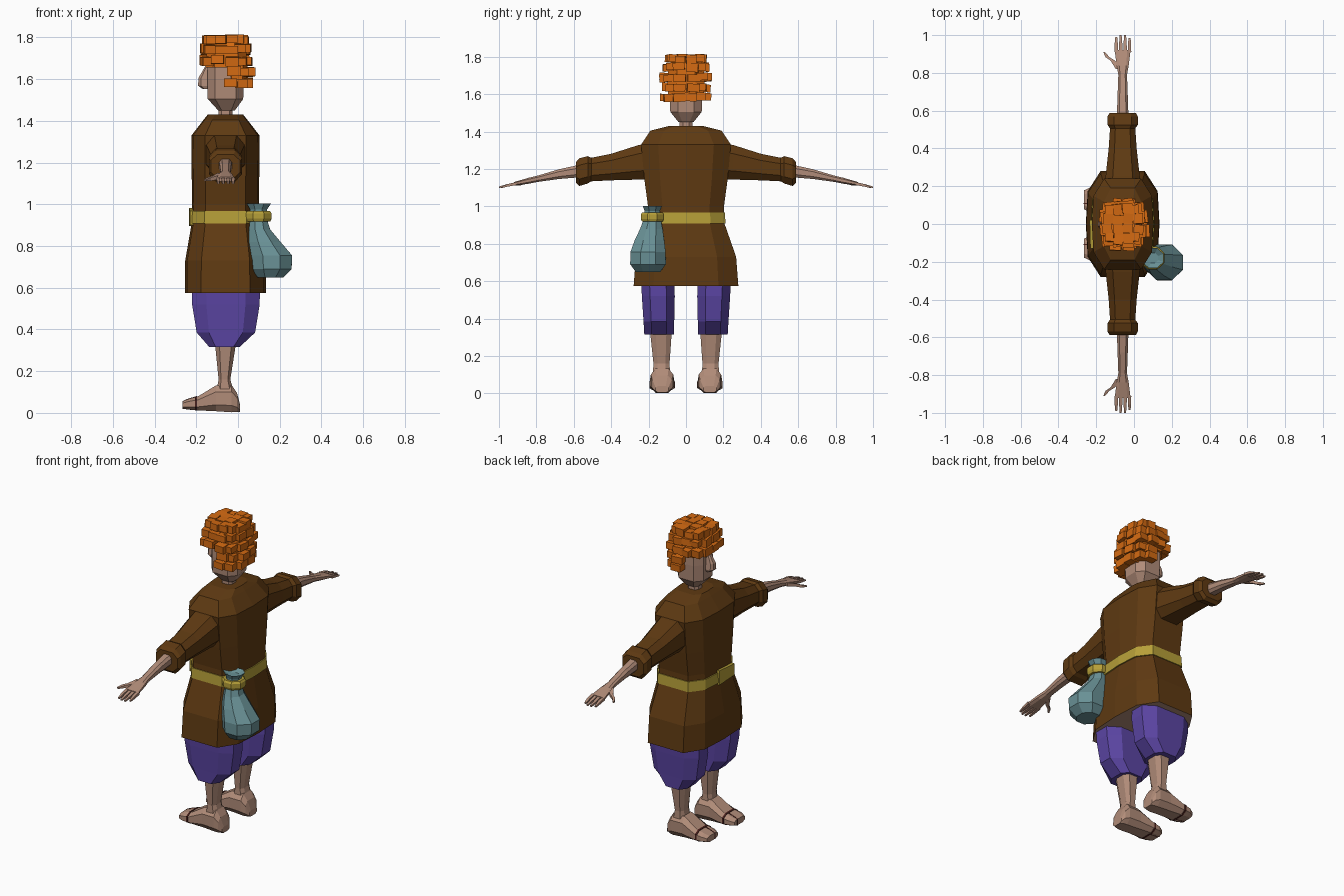
import bpy, bmesh, math, random
from mathutils import Vector, Matrix

random.seed(4)
CX = -0.06  # body axis in x (the figure looks towards -x)


def mat(name, r, g, b):
    m = bpy.data.materials.new(name)
    m.diffuse_color = (r, g, b, 1)
    return m


BROWN = mat("brown cloth", 0.114, 0.042, 0.006)
SKIN = mat("skin", 0.44, 0.262, 0.19)
ORANGE = mat("orange hair", 0.66, 0.145, 0.006)
YELLOW = mat("yellow belt", 0.47, 0.35, 0.04)
TEAL = mat("teal bag", 0.14, 0.28, 0.30)
PURPLE = mat("purple cloth", 0.105, 0.06, 0.37)
DARK = mat("dark red strap", 0.07, 0.015, 0.012)

# unit cross-sections
OCT = [(1, .5), (.58, 1), (-.58, 1), (-1, .5), (-1, -.5), (-.58, -1), (.58, -1), (1, -.5)]
SQ = [(1, 1), (-1, 1), (-1, -1), (1, -1)]
TEN = [(1, 0), (.95, .62), (.6, 1), (-.6, 1), (-.95, .62), (-1, 0),
       (-.95, -.62), (-.6, -1), (.6, -1), (.95, -.62)]
ROUND = [(math.cos(i * math.pi / 4 + .39), math.sin(i * math.pi / 4 + .39)) for i in range(8)]


def finish(bm, name, *mats):
    bmesh.ops.recalc_face_normals(bm, faces=bm.faces)
    me = bpy.data.meshes.new(name)
    bm.to_mesh(me)
    bm.free()
    for m in mats:
        me.materials.append(m)
    ob = bpy.data.objects.new(name, me)
    bpy.context.collection.objects.link(ob)
    return ob


def loft(name, secs, m, shape=OCT, axis='z', side=1, cap_mat=None):
    """Skin sections (x, y, z, half_a, half_b) lying across the given axis."""
    bm = bmesh.new()
    rings = []
    for x, y, z, a, b in secs:
        ring = []
        for u, v in shape:
            off = {'z': (a * u, b * v, 0), 'y': (a * u, 0, b * v), 'x': (0, a * u, b * v)}[axis]
            ring.append(bm.verts.new((x + off[0], (y + off[1]) * side, z + off[2])))
        rings.append(ring)
    n = len(shape)
    for r, s in zip(rings, rings[1:]):
        for i in range(n):
            bm.faces.new((r[i], r[(i + 1) % n], s[(i + 1) % n], s[i]))
    first = bm.faces.new(rings[0])
    bm.faces.new(rings[-1])
    if cap_mat:
        first.material_index = 1
    return finish(bm, name, m, *([cap_mat] if cap_mat else []))


# tunic with skin-coloured underside
loft("tunic", [(CX, 0, .575, .195, .28), (CX, 0, .73, .193, .268), (CX, 0, .91, .162, .205),
               (CX, 0, 1.0, .16, .203), (CX, 0, 1.14, .162, .222), (CX, 0, 1.33, .163, .24),
               (CX, 0, 1.405, .105, .19), (CX, 0, 1.43, .085, .09)], BROWN, TEN, cap_mat=SKIN)

# belt and its overlapping end
loft("belt", [(CX, 0, .908, .17, .211), (CX, 0, .968, .167, .208)], YELLOW, TEN)
loft("belt_end", [(-.226, .02, .94, .009, .043), (-.222, -.13, .935, .009, .034)],
     YELLOW, SQ, 'y')

# neck, head and nose
loft("neck", [(CX, 0, 1.40, .035, .035), (CX, 0, 1.48, .033, .034)], SKIN)
loft("head", [(-.055, 0, 1.45, .04, .04), (CX, 0, 1.505, .085, .084), (CX, 0, 1.60, .087, .088),
              (CX, 0, 1.69, .085, .086), (CX, 0, 1.75, .06, .06)], SKIN)
loft("nose", [(-.15, 0, 1.553, .02, .02), (-.16, 0, 1.568, .031, .026),
              (-.16, 0, 1.605, .03, .022), (-.14, 0, 1.67, .012, .012)], SKIN)

# hair: layers of jittered blocks, left open at the face
bm = bmesh.new()
layers = [(1.583, .125, .13), (1.635, .135, .13), (1.69, .122, .135), (1.745, .118, .125), (1.787, .105, .108)]
for k, (z, rx, ry) in enumerate(layers):
    for i in range(4):
        for j in range(4):
            u, v = (i - 1.5) / 2, (j - 1.5) / 2
            inner = abs(u) < .5 and abs(v) < .5
            corner = abs(u) > .5 and abs(v) > .5
            if (k < 2 and (i < 2 or inner)) or (k == 2 and inner):
                continue
            f = .86 if corner else 1
            pos = Vector((CX + u * rx * f + random.uniform(-.008, .008),
                          v * ry * f + random.uniform(-.008, .008),
                          z + random.uniform(-.005, .005)))
            size = Vector((rx * .5, ry * .5, .043 + random.uniform(-.006, .006)))
            if corner:
                size *= .88
            rot = Matrix.Rotation(random.uniform(-.14, .14), 4, 'Z') @ \
                Matrix.Rotation(random.uniform(-.08, .08), 4, 'X')
            bmesh.ops.create_cube(bm, size=1, matrix=Matrix.Translation(pos) @ rot @
                                  Matrix.Diagonal((*size, 1)))
finish(bm, "hair_curls", ORANGE)
loft("hair_cap", [(-.055, 0, 1.655, .1, .1), (-.055, 0, 1.74, .095, .095), (CX, 0, 1.795, .07, .07)], ORANGE)
loft("hair_back", [(-.005, 0, 1.57, .042, .095), (-.005, 0, 1.67, .05, .1)], ORANGE)

for side, tag in ((1, "left"), (-1, "right")):
    # sleeve and rolled cuff
    loft(tag + "_sleeve", [(CX, .17, 1.245, .10, .10), (CX, .255, 1.235, .09, .092),
                           (CX, .40, 1.21, .074, .071), (CX, .52, 1.195, .066, .062)],
         BROWN, OCT, 'y', side)
    loft(tag + "_cuff", [(CX, .505, 1.197, .066, .062), (CX, .525, 1.195, .08, .073),
                         (CX, .57, 1.183, .08, .074), (CX, .587, 1.182, .07, .056)],
         BROWN, OCT, 'y', side)
    # forearm and palm
    loft(tag + "_arm", [(CX, .56, 1.19, .031, .034), (CX, .68, 1.172, .027, .026),
                        (CX, .79, 1.148, .023, .017), (CX, .84, 1.137, .032, .016),
                        (CX, .92, 1.12, .042, .01)], SKIN, OCT, 'y', side)
    # fingers and thumb
    for i in range(4):
        x, tip = -.094 + i * .0235, (.99, 1.0, 1.0, .985)[i]
        loft(f"{tag}_finger_{i + 1}", [(x, .91, 1.121, .009, .008), (x, .955, 1.112, .0085, .007),
                                       (x, tip, 1.102, .005, .004)], SKIN, SQ, 'y', side)
    loft(tag + "_thumb", [(-.082, .82, 1.14, .014, .011), (-.112, .865, 1.127, .012, .009),
                          (-.14, .883, 1.12, .010, .008), (-.158, .91, 1.115, .005, .004)],
         SKIN, SQ, 'y', side)
    # baggy trouser leg
    loft(tag + "_trouser", [(CX - .005, .143, .315, .072, .08), (-.058, .145, .385, .14, .082),
                            (-.058, .148, .52, .162, .088), (-.058, .152, .62, .163, .088)],
         PURPLE, OCT, 'z', side)
    # shin and foot
    loft(tag + "_shin", [(-.062, .131, .10, .042, .046), (-.065, .131, .16, .028, .043),
                         (-.06, .134, .33, .05, .058)], SKIN, OCT, 'z', side)
    foot = [(.01, .128, .022, .035, .018), (-.005, .128, .05, .052, .046),
            (-.03, .128, .068, .06, .065), (-.105, .128, .07, .06, .062),
            (-.19, .128, .046, .066, .034), (-.235, .128, .042, .064, .026),
            (-.265, .128, .038, .05, .018)]
    loft(tag + "_foot", foot, SKIN, OCT, 'x', side)
    # strap across the toes and the gap beside the big toe
    loft(tag + "_toe_strap", [(-.196, .128, .046, .068, .035), (-.206, .128, .045, .068, .034)],
         DARK, OCT, 'x', side)
    loft(tag + "_toe_gap", [(-.2, .108, .046, .003, .034), (-.24, .108, .042, .003, .026),
                            (-.267, .108, .038, .003, .018)], DARK, SQ, 'x', side)

# sagging bag with tie band, hung on the belt
loft("bag", [(.155, -.203, .648, .065, .07), (.162, -.203, .69, .103, .103),
             (.16, -.203, .755, .107, .102), (.128, -.195, .82, .082, .085),
             (.103, -.185, .88, .055, .065), (.098, -.18, .935, .042, .048),
             (.098, -.18, .975, .044, .044), (.1, -.18, 1.003, .062, .056),
             (.1, -.18, .985, .03, .03)], TEAL, ROUND)
loft("bag_band", [(.098, -.18, .918, .062, .06), (.098, -.18, .932, .068, .066),
                  (.098, -.18, .957, .068, .066), (.098, -.18, .968, .06, .058)], YELLOW, ROUND)
